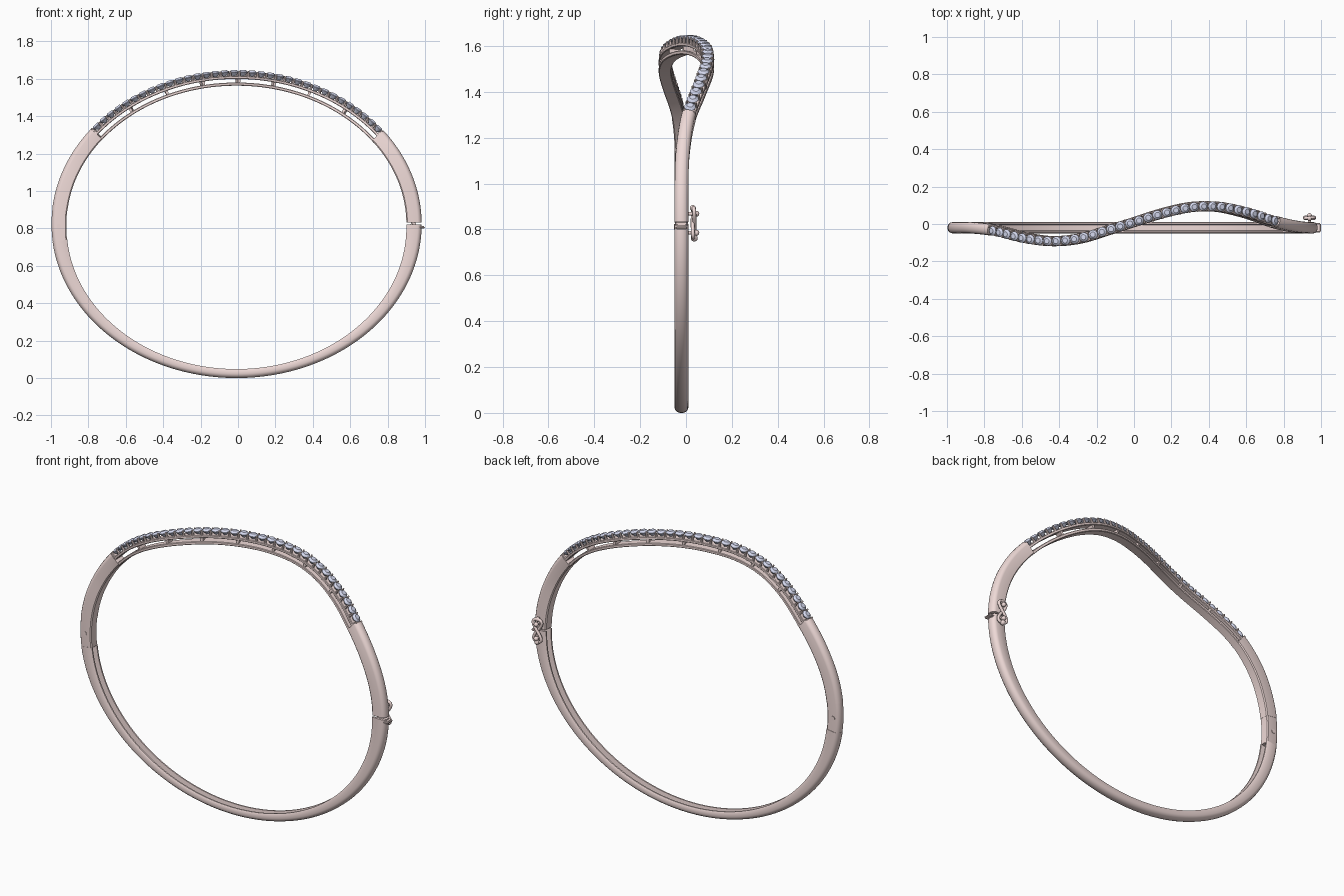
import bpy, bmesh, math
from mathutils import Vector, Matrix

if "Cube" in bpy.data.objects:
    bpy.data.objects.remove(bpy.data.objects["Cube"])

def material(name, col):
    m = bpy.data.materials.new(name)
    m.diffuse_color = (*col, 1)
    m.use_nodes = True
    m.node_tree.nodes["Principled BSDF"].inputs["Base Color"].default_value = m.diffuse_color
    return m

GOLD = material("rose_gold", (0.86, 0.70, 0.68))
GEM = material("pale_gem", (0.66, 0.69, 0.86))
CX, CZ, A, B = -0.008, 0.823, 0.99, 0.823

# sideways wave of the upper half: (x, y)
WAVE = [(-1.1, -.02), (-.98, -.02), (-.9, -.02), (-.78, -.033), (-.6, -.075), (-.45, -.092),
        (-.3, -.077), (-.15, -.035), (0, .01), (.15, .055), (.3, .088), (.4, .095),
        (.5, .088), (.65, .054), (.78, .012), (.9, -.014), (.98, -.02), (1.1, -.02)]

def wave(x):
    slope = lambda k: (WAVE[k + 1][1] - WAVE[k - 1][1]) / (WAVE[k + 1][0] - WAVE[k - 1][0])
    for i in range(1, len(WAVE) - 2):
        (x0, y0), (x1, y1) = WAVE[i], WAVE[i + 1]
        if x <= x1:
            h = x1 - x0
            u = max(0, (x - x0) / h)
            return (y0 * (2*u**3 - 3*u*u + 1) + y1 * (3*u*u - 2*u**3)
                    + h * slope(i) * (u**3 - 2*u*u + u) + h * slope(i + 1) * (u**3 - u*u))
    return -.02

def point(deg):
    t = math.radians(deg)
    x = CX + A * math.cos(t)
    return Vector((x, wave(x) if math.sin(t) > 0 else -.02, CZ + B * math.sin(t)))

def frame(deg):
    # position, outward normal and sideways axis on the bangle's outer line
    t = math.radians(deg)
    n = Vector((B * math.cos(t), 0, A * math.sin(t))).normalized()
    tan = (point(deg + .1) - point(deg - .1)).normalized()
    return point(deg), n, n.cross(tan).normalized(), tan

def finish(bm, name, mat=GOLD, smooth=True):
    bmesh.ops.recalc_face_normals(bm, faces=bm.faces)
    me = bpy.data.meshes.new(name)
    bm.to_mesh(me)
    bm.free()
    ob = bpy.data.objects.new(name, me)
    bpy.context.collection.objects.link(ob)
    me.materials.append(mat)
    if smooth:
        bpy.context.view_layer.objects.active = ob
        ob.select_set(True)
        bpy.ops.object.shade_smooth_by_angle(angle=math.radians(35))
        ob.select_set(False)
    return ob

def sweep(name, a0, a1, profile, steps):
    # profile(deg) gives (depth along normal, sideways) points
    bm = bmesh.new()
    rings = []
    for i in range(steps + 1):
        d = a0 + (a1 - a0) * i / steps
        p, n, w, _ = frame(d)
        rings.append([bm.verts.new(p + n * u + w * v) for u, v in profile(d)])
    for r, s in zip(rings, rings[1:]):
        for k in range(len(r)):
            j = (k + 1) % len(r)
            bm.faces.new((r[k], r[j], s[j], s[k]))
    bm.faces.new(rings[0])
    bm.faces.new(rings[-1])
    return finish(bm, name)

def mirrored(half):
    return half + [(u, -v) for u, v in reversed(half)]

OUTER = [(-.022, .03), (-.012, .027), (-.004, .018), (0, .007)]

def depth(d):
    s = math.sin(math.radians(d))
    return .082 if s > 0 else .082 - .034 * abs(s) ** 1.2

def solid(d):
    h = depth(d)
    return mirrored([(-h, .024), (-h + .006, .029)] + OUTER)

def channel(d):
    h = depth(d)
    return mirrored([(-.02, .015), (-h, .018), (-h, .026), (-h + .006, .03)] + OUTER)

def hinge_profile(d):
    return [(u * .97 - .001, v * .96) for u, v in solid(d)]

def strip(u0, u1, w):
    return lambda d: mirrored([(u0, w - .003), (u0 + .003, w), (u1 - .003, w), (u1, w - .003)])

# solid shoulders, hinge block, grooved lower hoop
sweep("right_shoulder", .6, 37.3, solid, 32)
sweep("left_shoulder", 141.5, 174.4, solid, 28)
sweep("hinge_block", 174.3, 186.9, hinge_profile, 10)
sweep("lower_hoop", 186.6, 359.8, channel, 110)

# double rail under the stones
sweep("stone_rail", 36.5, 142.2, strip(-.047, -.031, .027), 90)
sweep("inner_rail", 36.5, 142.2, strip(-.083, -.066, .027), 90)

# struts joining the two rails
bm = bmesh.new()
for k in range(-3, 4):
    d = math.degrees(math.acos((k * .2 - CX) / A))
    p, n, w, t = frame(d)
    vs = [[bm.verts.new(p + n * u + w * b + t * a) for a, b in
           ((-s, -.024), (s, -.024), (s, .024), (-s, .024))] for u, s in ((-.07, .005), (-.042, .009))]
    bm.faces.new(vs[0])
    bm.faces.new(vs[1])
    for i in range(4):
        j = (i + 1) % 4
        bm.faces.new((vs[0][i], vs[0][j], vs[1][j], vs[1][i]))
finish(bm, "rail_struts", smooth=False)

# stone positions at even spacing along the wave
COUNT = 34
angles = [37.4 + (141.4 - 37.4) * i / 800 for i in range(801)]
lengths = [0]
for a, b in zip(angles, angles[1:]):
    lengths.append(lengths[-1] + (point(b) - point(a)).length)
step = lengths[-1] / COUNT

def angle_at(s):
    return angles[min(range(801), key=lambda i: abs(lengths[i] - s))]

# faceted round stones
SIDES, R = 12, step * .49
bm = bmesh.new()
for k in range(COUNT):
    p, n, w, t = frame(angle_at((k + .5) * step))
    rings = []
    for u, r, off in ((.001, R * .55, .5), (-.009, R, 0), (-.012, R, 0), (-.036, R * .12, 0)):
        rings.append([bm.verts.new(p + n * u + (w * math.cos(q) + t * math.sin(q)) * r)
                      for q in ((i + off) * math.tau / SIDES for i in range(SIDES))])
    for i in range(SIDES):
        j = (i + 1) % SIDES
        bm.faces.new((rings[0][i], rings[1][i], rings[1][j]))
        bm.faces.new((rings[0][i], rings[1][j], rings[0][j]))
        for lo, hi in ((1, 2), (2, 3)):
            bm.faces.new((rings[lo][i], rings[lo][j], rings[hi][j], rings[hi][i]))
    bm.faces.new(rings[0])
    bm.faces.new(rings[3])
finish(bm, "round_stones", GEM, False)

# prongs between neighbouring stones, both sides
bm = bmesh.new()
for k in range(COUNT + 1):
    p, n, w, t = frame(angle_at(k * step))
    for side in (-1, 1):
        rot = Matrix((t, w, n)).transposed().to_4x4()
        at = Matrix.Translation(p + w * side * .02 - n * .02)
        bmesh.ops.create_cone(bm, cap_ends=True, segments=8, radius1=.0085, radius2=.0045,
                              depth=.032, matrix=at @ rot)
finish(bm, "prongs")

def cylinder(name, loc, r, length, axis):
    bm = bmesh.new()
    bmesh.ops.create_cone(bm, cap_ends=True, segments=24, radius1=r, radius2=r, depth=length,
                          matrix=Matrix.Translation(loc) @ Matrix.Rotation(math.pi / 2, 4, axis))
    return finish(bm, name)

def ball(name, loc, r):
    bm = bmesh.new()
    bmesh.ops.create_uvsphere(bm, u_segments=20, v_segments=12, radius=r,
                              matrix=Matrix.Translation(loc))
    return finish(bm, name)

# hinge pin on the left
cylinder("hinge_pin", (-.957, -.02, .812), .012, .063, 'X')

# push tab at the clasp seam on the right
bm = bmesh.new()
bmesh.ops.create_cube(bm, size=1, matrix=Matrix.Translation((.978, -.02, .806))
                      @ Matrix.Diagonal((.042, .05, .015, 1)))
bmesh.ops.bevel(bm, geom=bm.edges[:], offset=.005, segments=3, affect='EDGES')
finish(bm, "push_tab")

# figure-eight safety catch on the back face
for part, z in (("upper", .868), ("lower", .785)):
    cylinder(part + "_catch_post", (.938, .02, z), .008, .045, 'X')
    ball(part + "_catch_knob", (.938, .045, z), .013)
cu = bpy.data.curves.new("safety_catch", 'CURVE')
cu.dimensions = '3D'
cu.bevel_depth = .0085
cu.bevel_resolution = 3
sp = cu.splines.new('POLY')
sp.points.add(47)
for i, pt in enumerate(sp.points):
    q = i * math.tau / 48
    pt.co = (.938 + .026 * math.sin(2 * q), .033 + .004 * math.sin(q), .828 + .066 * math.cos(q), 1)
sp.use_cyclic_u = True
cu.materials.append(GOLD)
bpy.context.collection.objects.link(bpy.data.objects.new("safety_catch", cu))
ball("catch_tip", (.938, .036, .762), .015)
ball("catch_top", (.938, .03, .893), .013)
